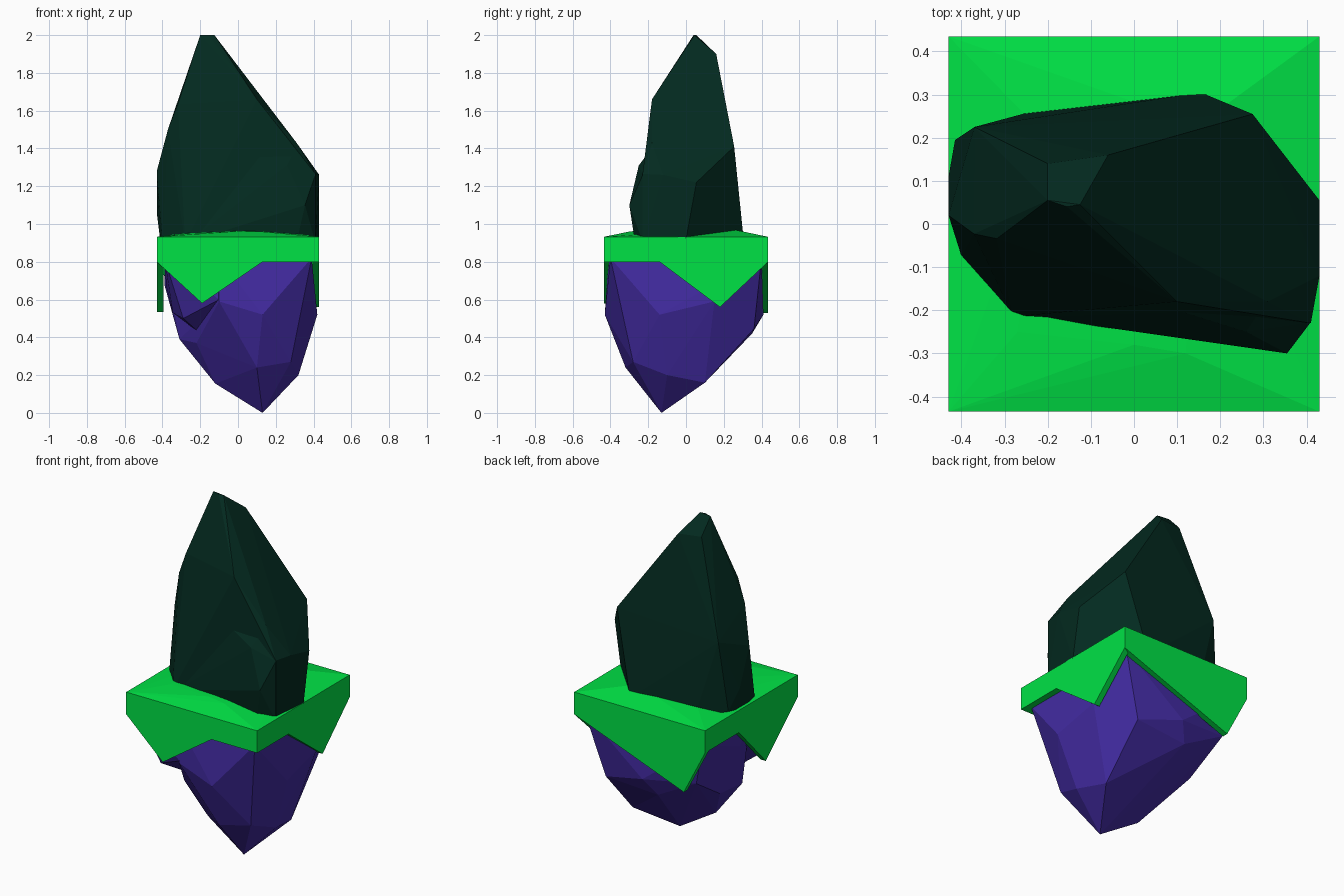
import bpy, bmesh
from mathutils import Vector


def material(name, rgb):
    m = bpy.data.materials.new(name)
    m.diffuse_color = (*rgb, 1)
    return m


def finish(bm, name, mat):
    bmesh.ops.recalc_face_normals(bm, faces=bm.faces)
    me = bpy.data.meshes.new(name)
    bm.to_mesh(me)
    bm.free()
    me.materials.append(mat)
    ob = bpy.data.objects.new(name, me)
    bpy.context.collection.objects.link(ob)
    return ob


def hull(name, points, mat):
    """Faceted rock: convex hull of its corner points."""
    bm = bmesh.new()
    vs = [bm.verts.new(p) for p in points]
    bmesh.ops.convex_hull(bm, input=vs)
    loose = [v for v in bm.verts if not v.link_faces]
    bmesh.ops.delete(bm, geom=loose, context='VERTS')
    return finish(bm, name, mat)


def merge(base, extra):
    """Boolean union, so only outer surfaces remain."""
    mod = base.modifiers.new("join", 'BOOLEAN')
    mod.operation, mod.solver, mod.object = 'UNION', 'EXACT', extra
    bpy.context.view_layer.objects.active = base
    bpy.ops.object.modifier_apply(modifier=mod.name)
    bpy.data.objects.remove(extra)


def prism(name, outline, depth, mat):
    """Polygon outline extruded along a depth vector."""
    bm = bmesh.new()
    face = bm.faces.new([bm.verts.new(p) for p in outline])
    ext = bmesh.ops.extrude_face_region(bm, geom=[face], use_keep_orig=True)
    moved = [g for g in ext['geom'] if isinstance(g, bmesh.types.BMVert)]
    bmesh.ops.translate(bm, verts=moved, vec=Vector(depth))
    return finish(bm, name, mat)


grass = material("grass_green", (0.0, 0.76, 0.06))
dark = material("dark_green_stone", (0.001, 0.023, 0.014))
purple = material("purple_stone", (0.055, 0.024, 0.36))

# Upper pointed boulder
upper = hull("upper_rock", [
    (-0.20, 0.055, 2.0), (-0.155, 0.04, 2.0), (-0.125, 0.045, 2.0),
    (-0.20, 0.14, 1.91), (-0.06, 0.16, 1.90), (-0.318, -0.034, 1.635),
    (0.10, -0.18, 1.66), (0.20, -0.17, 1.55), (0.31, -0.18, 1.43),
    (0.275, 0.255, 1.41), (-0.371, -0.023, 1.50), (-0.37, 0.225, 1.36),
    (-0.43, 0.02, 1.28), (-0.40, -0.075, 0.92), (-0.43, 0.11, 1.06),
    (0.43, 0.055, 1.22), (0.43, -0.12, 1.26), (0.41, -0.23, 1.265),
    (0.41, -0.23, 0.90), (0.31, -0.24, 0.90), (-0.28, -0.215, 0.90),
    (-0.41, -0.02, 0.90), (-0.415, 0.195, 0.95), (-0.24, 0.26, 0.90),
    (0.155, 0.305, 0.92), (0.43, 0.0, 0.92)], dark)
# Ledge low on its front right
merge(upper, hull("front_ledge", [
    (0.26, -0.25, 1.31), (0.325, -0.287, 1.15), (0.355, -0.30, 1.10),
    (0.409, -0.229, 1.26), (0.31, -0.27, 0.905), (0.409, -0.229, 0.905),
    (-0.26, -0.212, 0.905), (0.0, -0.10, 1.36), (0.31, -0.175, 1.41),
    (0.10, -0.20, 1.36), (0.2, 0.0, 0.95)], dark))

# Lower tapering rock
lower = hull("lower_rock", [
    (0.13, -0.13, 0.0), (-0.12, -0.11, 0.155), (0.28, 0.10, 0.16),
    (0.32, -0.10, 0.20), (0.10, -0.32, 0.24), (0.28, -0.28, 0.27),
    (-0.22, -0.19, 0.37), (-0.31, -0.085, 0.39), (-0.30, 0.11, 0.40),
    (-0.06, 0.35, 0.42), (0.275, 0.36, 0.445), (0.13, -0.43, 0.52),
    (0.42, -0.14, 0.52), (0.33, -0.33, 0.55), (-0.10, -0.41, 0.59),
    (0.41, 0.15, 0.59), (-0.39, 0.05, 0.68), (-0.32, 0.36, 0.56),
    (0.0, 0.41, 0.52), (-0.39, 0.40, 0.82), (0.39, 0.40, 0.82),
    (0.39, -0.40, 0.82), (-0.10, -0.41, 0.82), (-0.39, -0.05, 0.82)], purple)
# Overhanging front left corner
merge(lower, hull("overhang", [
    (-0.39, -0.40, 0.82), (-0.29, -0.31, 0.50), (-0.10, -0.405, 0.60),
    (-0.10, -0.405, 0.815), (-0.385, -0.05, 0.815), (-0.38, -0.03, 0.67),
    (-0.345, -0.18, 0.53), (-0.20, -0.18, 0.42), (0.0, 0.0, 0.80)], purple))

# Grass slab with a gently raised top
X, Y = 0.43, 0.435
hull("grass_slab", [(x, y, z) for x in (-X, X) for y in (-Y, Y)
                    for z in (0.80, 0.932)] +
     [(-0.27, -0.25, 0.95), (0.0, -0.28, 0.962), (0.12, -0.30, 0.96),
      (0.30, -0.30, 0.945), (0.15, 0.23, 0.975), (-0.2, 0.2, 0.965)], grass)

# Triangular drips hanging from the four slab edges: start, tip, end, tip height
T = 0.035
for name, s, a, tip, b, z in (("front", -1, -X, -0.19, 0.13, 0.58),
                              ("back", 1, -X, -0.29, X, 0.53)):
    prism(f"{name}_grass_drip", [(a, s * Y, 0.80), (tip, s * Y, z),
                                 (b, s * Y, 0.80)], (0, -s * T, 0), grass)
for name, s, a, tip, b, z in (("right", 1, -0.14, 0.18, Y, 0.56),
                              ("left", -1, -Y, -0.135, 0.117, 0.535)):
    prism(f"{name}_grass_drip", [(s * X, a, 0.80), (s * X, tip, z),
                                 (s * X, b, 0.80)], (-s * T, 0, 0), grass)
